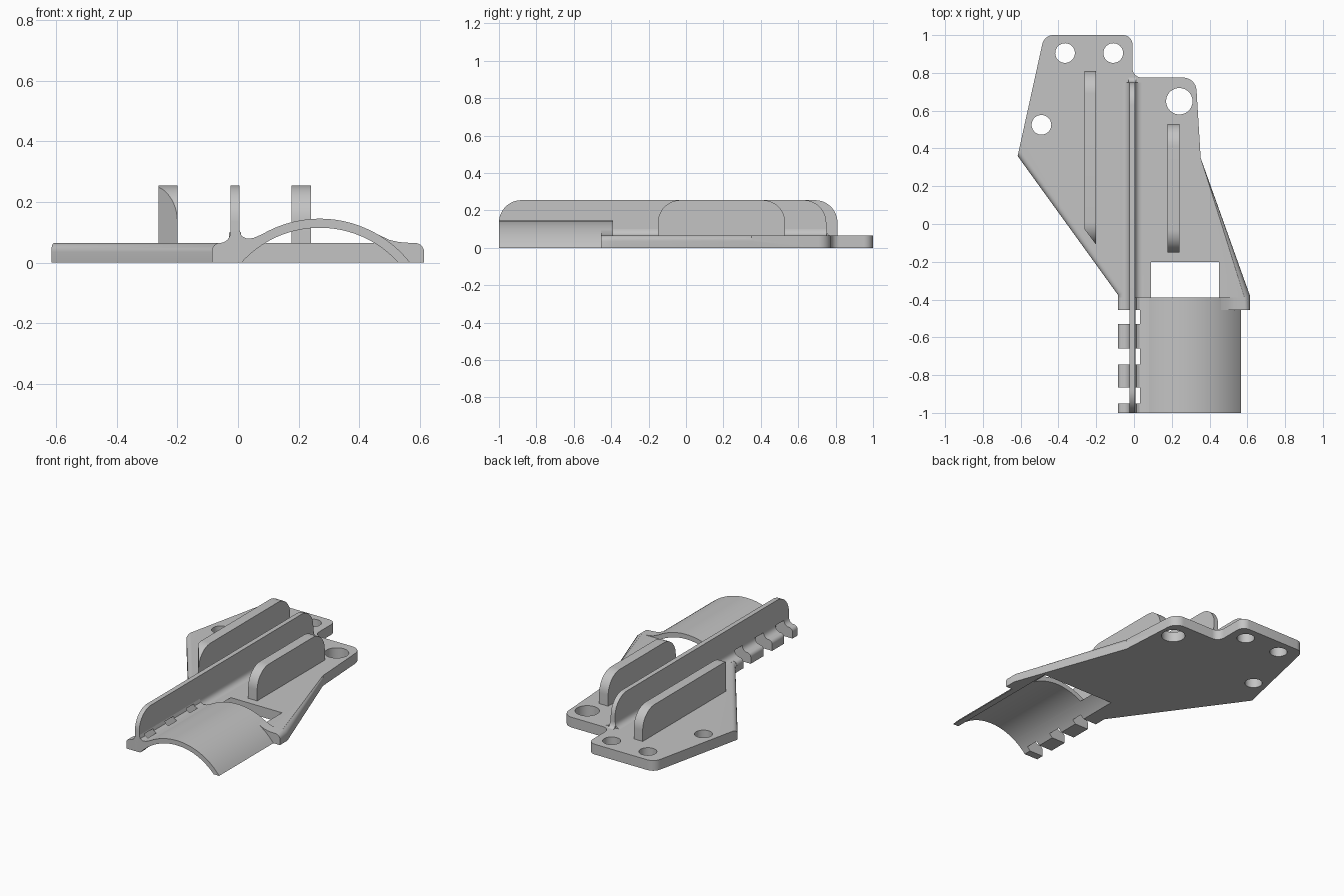
import bpy
import bmesh
from math import sqrt, sin, cos, pi
from mathutils import Vector

if "Cube" in bpy.data.objects:
    bpy.data.objects.remove(bpy.data.objects["Cube"], do_unlink=True)

grey = bpy.data.materials.new("plain_grey")
grey.use_nodes = True
COLOUR = (0.55, 0.55, 0.55, 1)
grey.diffuse_color = COLOUR
grey.node_tree.nodes["Principled BSDF"].inputs["Base Color"].default_value = COLOUR

THICK = 0.065      # plate thickness
TOP = 0.255        # rib height
FRONT = -0.455     # front edge of the plate
ARCH_X, ARCH_Z = 0.27, -0.233
R_OUT, R_IN = 0.378, 0.348


def rounded(corners, steps=8):
    """Turn (u, v, radius) corners into an outline with true arcs."""
    out = []
    n = len(corners)
    for i, (u, v, r) in enumerate(corners):
        p = Vector((u, v, 0))
        if r == 0:
            out.append((u, v))
            continue
        a = (Vector((*corners[i - 1][:2], 0)) - p).normalized()
        b = (Vector((*corners[(i + 1) % n][:2], 0)) - p).normalized()
        half = a.angle(b) / 2
        centre = p + (a + b).normalized() * r / sin(half)
        run = r * cos(half) / sin(half)
        start = (p + a * run - centre).normalized()
        end = (p + b * run - centre).normalized()
        for k in range(steps + 1):
            q = centre + start.slerp(end, k / steps) * r
            out.append((q.x, q.y))
    return out


def prism(name, outline, axis, lo, hi):
    """Extrude an outline along an axis between lo and hi."""
    place = {"x": lambda u, v: (lo, u, v),
             "y": lambda u, v: (u, lo, v),
             "z": lambda u, v: (u, v, lo)}[axis]
    bm = bmesh.new()
    face = bm.faces.new([bm.verts.new(place(u, v)) for u, v in outline])
    grown = bmesh.ops.extrude_face_region(bm, geom=[face])["geom"]
    move = Vector([hi - lo if axis == c else 0 for c in "xyz"])
    bmesh.ops.translate(bm, vec=move,
                        verts=[g for g in grown if isinstance(g, bmesh.types.BMVert)])
    bmesh.ops.recalc_face_normals(bm, faces=bm.faces)
    mesh = bpy.data.meshes.new(name)
    bm.to_mesh(mesh)
    bm.free()
    mesh.materials.append(grey)
    obj = bpy.data.objects.new(name, mesh)
    bpy.context.collection.objects.link(obj)
    return obj


def edit(obj, action):
    bm = bmesh.new()
    bm.from_mesh(obj.data)
    action(bm)
    bm.to_mesh(obj.data)
    bm.free()


def cut(obj, cutters):
    bpy.context.view_layer.objects.active = obj
    for c in cutters:
        mod = obj.modifiers.new("cut", "BOOLEAN")
        mod.operation = "DIFFERENCE"
        mod.solver = "EXACT"
        mod.object = c
        bpy.ops.object.modifier_apply(modifier=mod.name)


def circle(x, y, r, n=48):
    return [(x + r * cos(2 * pi * k / n), y + r * sin(2 * pi * k / n)) for k in range(n)]


def concave(u0, v0, u1, v1, steps=6):
    """Quarter-round fillet leaving (u0, v0) flat and reaching (u1, v1) upright."""
    return [(u0 + (u1 - u0) * sin(t), v0 + (v1 - v0) * (1 - cos(t)))
            for t in (pi / 2 * k / steps for k in range(steps + 1))]


# Cutters
bore = prism("bore_cutter", circle(ARCH_X, ARCH_Z, R_IN, 128), "y", -1.1, -0.2)
notches = [prism("notch_cutter", [(-0.1, -0.1), (0.032, -0.1), (0.032, 0.1), (-0.1, 0.1)],
                 "y", lo, hi)
           for lo, hi in ((-0.53, FRONT), (-0.745, -0.66), (-0.95, -0.865))]
holes = [prism("hole_cutter", circle(x, y, r), "z", -0.1, 0.2)
         for x, y, r in ((-0.365, 0.905, 0.052), (-0.11, 0.905, 0.052),
                         (-0.49, 0.525, 0.052), (0.24, 0.65, 0.07))]

# Mounting plate with softened slanted edges
plate = prism("mounting_plate", rounded([
    (-0.475, 1, 0.06), (-0.008, 1, 0.05), (-0.008, 0.775, 0.05), (0.327, 0.775, 0.07),
    (0.353, 0.35, 0), (0.614, -0.38, 0), (0.614, FRONT, 0),
    (-0.085, FRONT, 0), (-0.085, -0.375, 0), (-0.616, 0.36, 0)]), "z", 0, THICK)


def soften(bm):
    def wanted(e):
        a, b = (v.co for v in e.verts)
        return (min(a.z, b.z) > THICK - 0.001 and max(a.y, b.y) < 0.37
                and abs(a.y - b.y) > 0.01)
    bmesh.ops.bevel(bm, geom=[e for e in bm.edges if wanted(e)], offset=0.03,
                    offset_type="OFFSET", segments=5, profile=0.5, affect="EDGES")


edit(plate, soften)
cut(plate, holes + [bore])

# Arched saddle
half = sqrt(R_OUT ** 2 - ARCH_Z ** 2)
arc = [-half + 2 * half * k / 48 for k in range(49)]
saddle = prism("arched_saddle",
               [(ARCH_X + d, max(0, ARCH_Z + sqrt(max(0, R_OUT ** 2 - d * d)))) for d in arc],
               "y", -1, -0.39)
cut(saddle, [bore] + notches)

# Notched side strip, blended into the rib and the saddle
left_blend = concave(-0.06, THICK, -0.025, 0.1)
strip = prism("tab_strip",
              rounded([(-0.085, 0, 0), (-0.085, THICK, 0.024), (-0.06, THICK, 0)])[:-1]
              + left_blend
              + [(0.005, 0.108), (0.012, 0.088), (0.03, 0.079), (0.05, 0.081),
                 (0.09, 0.098), (0.09, 0)], "y", -1, -0.39)
cut(strip, [bore] + notches)

# Blend between saddle and right plate corner
blend = prism("saddle_blend", [(0.46, 0.03), (0.46, 0.0935), (0.5, 0.075), (0.53, 0.068),
                               (0.57, THICK), (0.57, 0.03)], "y", FRONT, -0.39)
cut(blend, [bore])


# Upright ribs
def rib(name, x0, x1, y0, y1, base, r=0.12):
    return prism(name, rounded([(y0, base, 0), (y0, TOP, r), (y1, TOP, r), (y1, base, 0)], 12),
                 "x", x0, x1)


centre_rib = rib("center_rib", -0.025, 0.005, -1, 0.75, 0)
cut(centre_rib, notches)
rib("right_rib", 0.177, 0.24, -0.15, 0.53, 0.03)
left_rib = rib("left_rib", -0.262, -0.2, -0.11, 0.81, 0.03)


def trim(bm):
    # slanted front end, parallel to the plate edge
    found = bmesh.ops.bisect_plane(bm, geom=bm.verts[:] + bm.edges[:] + bm.faces[:],
                                   plane_co=(-0.2, -0.11, 0), plane_no=(-0.8, -0.6, 0),
                                   clear_outer=True)
    edges = [g for g in found["geom_cut"] if isinstance(g, bmesh.types.BMEdge)]
    bmesh.ops.holes_fill(bm, edges=edges)
    bmesh.ops.recalc_face_normals(bm, faces=bm.faces)


edit(left_rib, trim)

# Fillets where the center rib meets the plate
right_blend = concave(0.04, THICK, 0.005, 0.1)[::-1]
prism("rib_fillet", [(-0.06, 0.03)] + left_blend + right_blend + [(0.04, 0.03)],
      "y", -0.39, 0.75)
prism("rib_end_fillet", [(0.775, 0.05)] + concave(0.775, THICK, 0.75, 0.1) + [(0.75, 0.05)],
      "x", -0.03, 0.01)

# Remove the cutters and smooth the curved faces
for c in [bore] + notches + holes:
    bpy.data.objects.remove(c, do_unlink=True)
for obj in bpy.context.collection.objects:
    if obj.type == "MESH":
        obj.select_set(True)
        bpy.context.view_layer.objects.active = obj
bpy.ops.object.shade_smooth_by_angle(angle=pi / 6)
